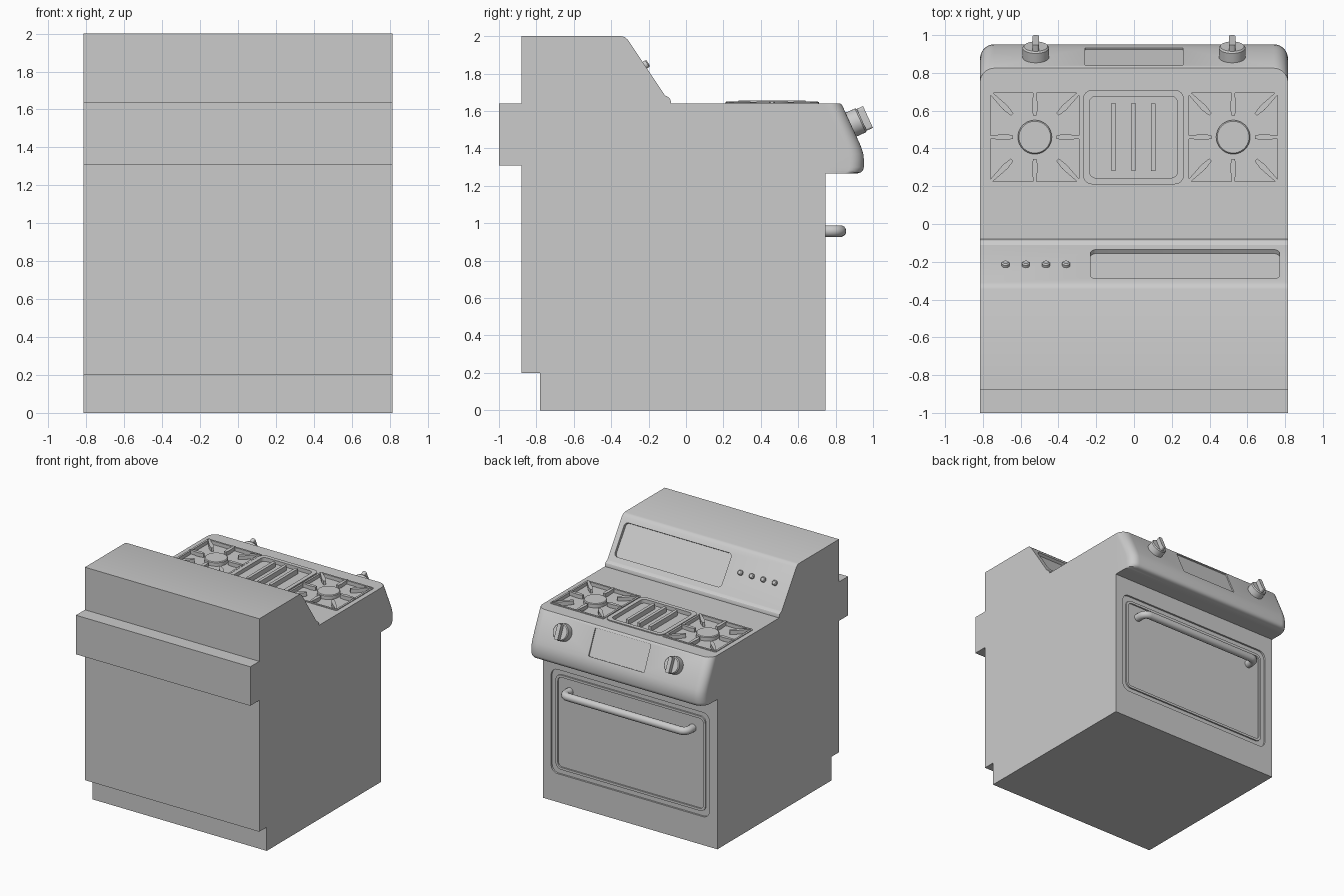
import bpy, bmesh, math
from mathutils import Vector, Matrix

if "Cube" in bpy.data.objects:
    bpy.data.objects.remove(bpy.data.objects["Cube"])


def frame(origin, normal):
    """Matrix with local z along normal and local x along world x."""
    z = Vector(normal).normalized()
    x = Vector((1, 0, 0))
    y = z.cross(x)
    m = Matrix((x, y, z)).transposed().to_4x4()
    m.translation = Vector(origin)
    return m


def loft(name, loops, mat=Matrix(), closed=False):
    """Skin a list of equal-length loops; cap the ends, or join last to first."""
    bm = bmesh.new()
    rings = [[bm.verts.new(mat @ Vector(p)) for p in lp] for lp in loops]
    n = len(rings[0])
    pairs = list(zip(rings, rings[1:]))
    if closed:
        pairs.append((rings[-1], rings[0]))
    else:
        bm.faces.new(rings[0])
        bm.faces.new(rings[-1])
    for a, b in pairs:
        for i in range(n):
            j = (i + 1) % n
            bm.faces.new((a[i], a[j], b[j], b[i]))
    bmesh.ops.recalc_face_normals(bm, faces=bm.faces)
    me = bpy.data.meshes.new(name)
    bm.to_mesh(me)
    bm.free()
    ob = bpy.data.objects.new(name, me)
    bpy.context.collection.objects.link(ob)
    return ob


def rrect(w, h, r, z, n=6):
    """Rounded rectangle loop."""
    pts = []
    for k, (sx, sy) in enumerate(((1, 1), (-1, 1), (-1, -1), (1, -1))):
        for i in range(n + 1):
            a = math.pi / 2 * (k + i / n)
            pts.append((sx * (w / 2 - r) + r * math.cos(a),
                        sy * (h / 2 - r) + r * math.sin(a), z))
    return pts


def circle(r, z, n=32):
    return [(r * math.cos(2 * math.pi * i / n), r * math.sin(2 * math.pi * i / n), z) for i in range(n)]


def slab(name, w, h, r, z0, z1, mat):
    return loft(name, [rrect(w, h, r, z0), rrect(w, h, r, z1)], mat)


def border(name, w, h, r, t, z0, z1, mat):
    return loft(name, [rrect(w, h, r, z0), rrect(w, h, r, z1),
                       rrect(w - 2 * t, h - 2 * t, r * .7, z1),
                       rrect(w - 2 * t, h - 2 * t, r * .7, z0)], mat, closed=True)


def cut(ob, cutter):
    mod = ob.modifiers.new("cut", 'BOOLEAN')
    mod.operation, mod.solver, mod.object = 'DIFFERENCE', 'EXACT', cutter
    dg = bpy.context.evaluated_depsgraph_get()
    me = bpy.data.meshes.new_from_object(ob.evaluated_get(dg))
    ob.modifiers.clear()
    ob.data = me
    bpy.data.objects.remove(cutter)


HW = .815     # half width
TOP = 1.64    # cooktop height
FRONT = .745  # oven door plane

# body with toe kick, rear ledge and sloped backguard
profile = [(FRONT, 0), (-.78, 0), (-.78, .2), (-.88, .2), (-.88, 1.31), (-1, 1.31), (-1, TOP),
           (-.88, TOP), (-.88, 2), (-.345, 2), (-.328, 1.995), (-.31, 1.98), (-.112, 1.683),
           (-.10, 1.678), (-.087, 1.668), (-.08, 1.65), (-.08, TOP), (FRONT, TOP)]
body = loft("range_body", [[(s * HW, y, z) for y, z in profile] for s in (-1, 1)])

# backguard display recess and buttons
slope = (0, .832, .555)
cut(body, slab("cutter", 1.0, .275, .03, -.025, .1, frame((.27, -.212, 1.833), slope)))
for i in range(4):
    m = frame((-.68 + i * .107, -.22, 1.845), slope)
    loft("backguard_button", [circle(.021, -.01, 20), circle(.021, .015, 20), circle(.014, .022, 20)], m)

# oven door recess with a deeper window
door = frame((0, FRONT, .68), (0, 1, 0))
cut(body, slab("cutter", 1.48, .88, .06, -.015, .1, door))
border("door_window_trim", 1.40, .80, .05, .02, -.02, -.003, door)

# door handle
curve = bpy.data.curves.new("door_handle", 'CURVE')
curve.dimensions = '3D'
curve.bevel_depth = .032
curve.bevel_resolution = 5
curve.use_fill_caps = True
half = [(.575, .72), (.575, .77)] + [(.525 + .05 * math.cos(a), .775 + .05 * math.sin(a))
                                    for a in (math.pi / 12 * k for k in range(1, 7))]
path = half + [(-x, y) for x, y in reversed(half)]
sp = curve.splines.new('POLY')
sp.points.add(len(path) - 1)
for p, (x, y) in zip(sp.points, path):
    p.co = (x, y, .958, 1)
bpy.context.collection.objects.link(bpy.data.objects.new("door_handle", curve))

# control panel: stacked outlines with rounded front corners


def panel_loop(z, y, r=.075, n=8):
    pts = [(-HW, FRONT - .005, z), (HW, FRONT - .005, z)]
    for cx, a0 in ((HW - r, 0), (r - HW, math.pi / 2)):
        for i in range(n + 1):
            a = a0 + math.pi / 2 * i / n
            pts.append((cx + r * math.cos(a), y - r + r * math.sin(a), z))
    return pts


levels = [(TOP, .825), (1.633, .834), (1.43, .927), (1.40, .939), (1.37, .948), (1.34, .951),
          (1.30, .951), (1.283, .946), (1.272, .935), (1.267, .918)]
panel = loft("control_panel", [panel_loop(z, y) for z, y in levels])
face = (0, .91, .414)
cut(panel, slab("cutter", .52, .225, .008, -.01, .1, frame((0, .886, 1.519), face)))

# knobs
for s in (-1, 1):
    m = frame((s * .52, .882, 1.527), face)
    loft("knob", [circle(.07, -.01), circle(.07, .055), circle(.063, .064)], m)
    slab("knob_grip", .034, .128, .012, .05, .1, m)

# burner wells and grates
for s in (-1, 1):
    m = frame((s * .525, .46, TOP), (0, 0, 1))
    cut(body, slab("cutter", .49, .49, .01, -.025, .1, m))
    border("grate_frame", .5, .5, .008, .016, -.024, .006, m)
    loft("burner_cap", [circle(.09, -.03, 40), circle(.09, .004, 40), circle(.084, .01, 40)], m)
    for k in range(8):
        r0, r1 = (.115, .245) if k % 2 == 0 else (.17, .335)
        rot = m @ Matrix.Rotation(k * math.pi / 4, 4, 'Z')
        rm = r0 + .3 * (r1 - r0)
        plan = [(r0, -.009), (rm, -.016), (r1, -.008), (r1, .008), (rm, .016), (r0, .009)]
        loft("grate_finger", [[(x, y, z) for x, y in plan] for z in (-.02, .012)], rot)

# central griddle
m = frame((-.003, .46, TOP), (0, 0, 1))
cut(body, slab("cutter", .52, .48, .05, -.025, .1, m))
border("griddle_rim", .535, .5, .05, .034, -.024, .008, m)
for x in (-.105, 0, .105):
    slab("griddle_bar", .026, .36, .006, -.03, .016, m @ Matrix.Translation((x, 0, 0)))

# smooth rounded surfaces, keep hard edges
for ob in bpy.context.collection.objects:
    if ob.type == 'MESH':
        ob.data.shade_smooth()
        ob.data.set_sharp_from_angle(angle=math.radians(30))
